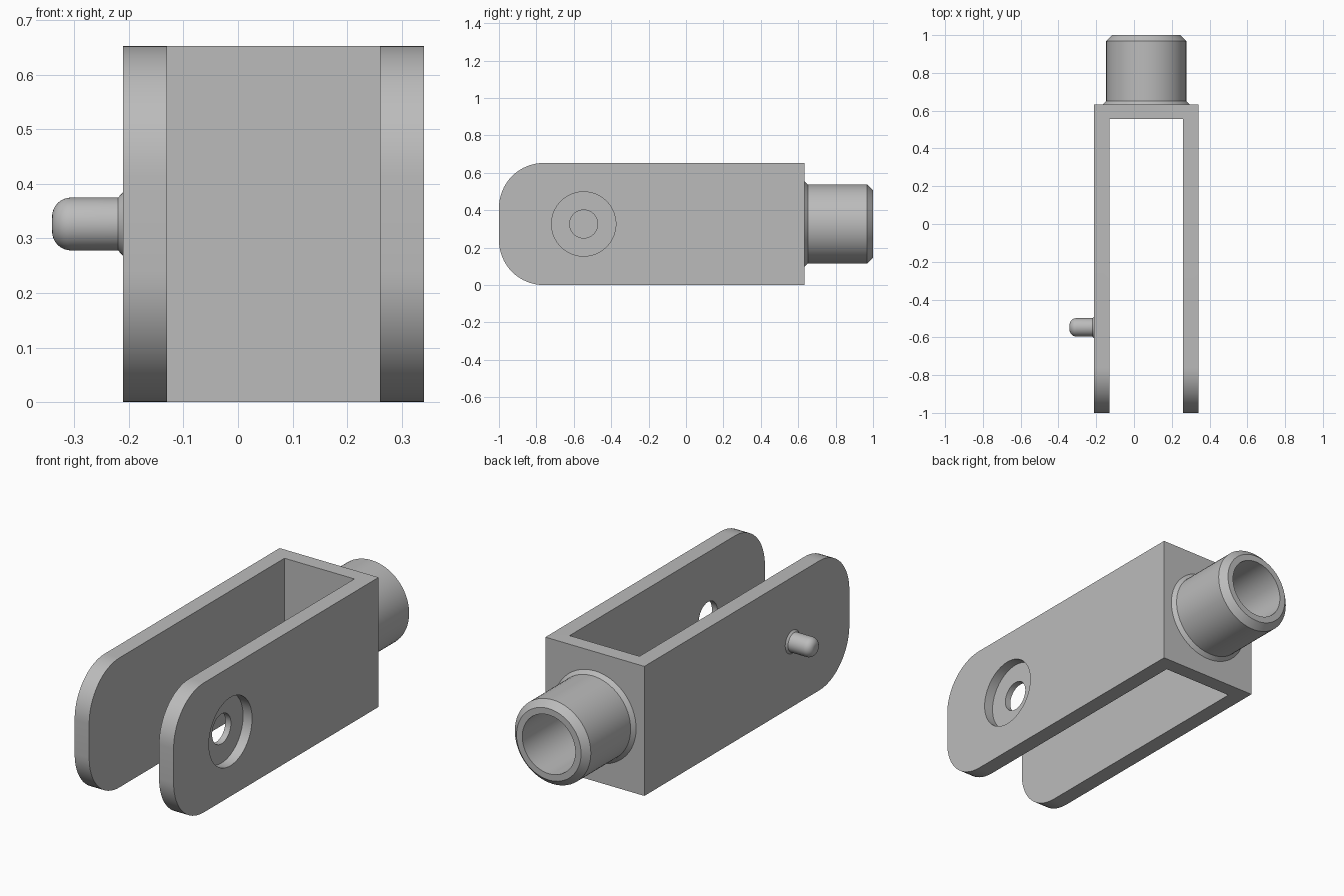
import bpy
import bmesh
from math import cos, sin, pi, radians
from mathutils import Matrix, Vector

cube = bpy.data.objects.get("Cube")
if cube:
    bpy.data.objects.remove(cube, do_unlink=True)

# Overall dimensions
X_RIGHT, X_LEFT = -0.211, 0.341
Y_FRONT, Y_BACK = -1.0, 0.633
HEIGHT, WALL, CORNER = 0.653, 0.081, 0.24
MID_X, MID_Z = (X_RIGHT + X_LEFT) / 2, HEIGHT / 2
PIN_Y = -0.547

steel = bpy.data.materials.new("plain_grey")
steel.use_nodes = True
GREY = (0.5, 0.5, 0.5, 1)
steel.diffuse_color = GREY
steel.node_tree.nodes["Principled BSDF"].inputs["Base Color"].default_value = GREY


def make_object(name, bm):
    bmesh.ops.recalc_face_normals(bm, faces=bm.faces)
    mesh = bpy.data.meshes.new(name)
    bm.to_mesh(mesh)
    bm.free()
    mesh.materials.append(steel)
    obj = bpy.data.objects.new(name, mesh)
    bpy.context.collection.objects.link(obj)
    return obj


def smooth(obj):
    bpy.ops.object.select_all(action='DESELECT')
    obj.select_set(True)
    bpy.context.view_layer.objects.active = obj
    bpy.ops.object.shade_smooth_by_angle(angle=radians(30))


def lathe(name, profile, origin, direction):
    """Revolve (radius, distance) points about an axis."""
    bm = bmesh.new()
    verts = [bm.verts.new((r, 0, d)) for r, d in profile]
    edges = [bm.edges.new(pair) for pair in zip(verts, verts[1:])]
    bmesh.ops.spin(bm, geom=verts + edges, cent=(0, 0, 0), axis=(0, 0, 1),
                   angle=2 * pi, steps=64, use_merge=True)
    bmesh.ops.remove_doubles(bm, verts=bm.verts, dist=1e-5)
    turn = Vector((0, 0, 1)).rotation_difference(Vector(direction)).to_matrix().to_4x4()
    bm.transform(Matrix.Translation(origin) @ turn)
    return make_object(name, bm)


def cut(target, cutter):
    mod = target.modifiers.new("cut", 'BOOLEAN')
    mod.operation = 'DIFFERENCE'
    mod.solver = 'EXACT'
    mod.object = cutter
    bpy.context.view_layer.objects.active = target
    bpy.ops.object.modifier_apply(modifier=mod.name)
    bpy.data.objects.remove(cutter, do_unlink=True)


# Fork body: side outline with rounded front corners, extruded across x
outline = [(Y_BACK, 0), (Y_BACK, HEIGHT)]
for start, z in ((pi / 2, HEIGHT - CORNER), (pi, CORNER)):
    for i in range(17):
        a = start + i * pi / 32
        outline.append((Y_FRONT + CORNER + CORNER * cos(a), z + CORNER * sin(a)))
bm = bmesh.new()
side = bm.faces.new([bm.verts.new((X_RIGHT, y, z)) for y, z in outline])
ext = bmesh.ops.extrude_face_region(bm, geom=[side])
bmesh.ops.translate(bm, vec=(X_LEFT - X_RIGHT, 0, 0),
                    verts=[v for v in ext["geom"] if isinstance(v, bmesh.types.BMVert)])
body = make_object("fork_body", bm)

# Slot between the arms
slot_back = Y_BACK - 0.077
bm = bmesh.new()
bmesh.ops.create_cube(bm, size=1)
bm.transform(Matrix.Translation((MID_X, slot_back - 1, MID_Z))
             @ Matrix.Diagonal((X_LEFT - X_RIGHT - 2 * WALL, 2, 2, 1)))
cut(body, make_object("slot_cutter", bm))

# Stepped hole in the left arm
bore = [(0, -0.2), (0.075, -0.2), (0.075, -0.05), (0.172, -0.05), (0.172, 0.1), (0, 0.1)]
cut(body, lathe("hole_cutter", bore, (X_LEFT, PIN_Y, MID_Z), (1, 0, 0)))
smooth(body)

# Hollow spigot on the back, with a flared base and chamfered rim
length = 1 - Y_BACK
spigot = [(0.23, 0), (0.212, 0.018), (0.212, length - 0.032), (0.18, length),
          (0.148, length), (0.148, 0)]
smooth(lathe("back_spigot", spigot, (MID_X, Y_BACK, MID_Z), (0, 1, 0)))

# Round-ended pin on the right arm
pin = [(0.058, 0), (0.0485, 0.009)]
for i in range(9):
    a = i * pi / 16
    pin.append((0.0135 + 0.035 * cos(a), 0.095 + 0.035 * sin(a)))
pin.append((0, 0.13))
smooth(lathe("side_pin", pin, (X_RIGHT, PIN_Y, MID_Z), (-1, 0, 0)))
